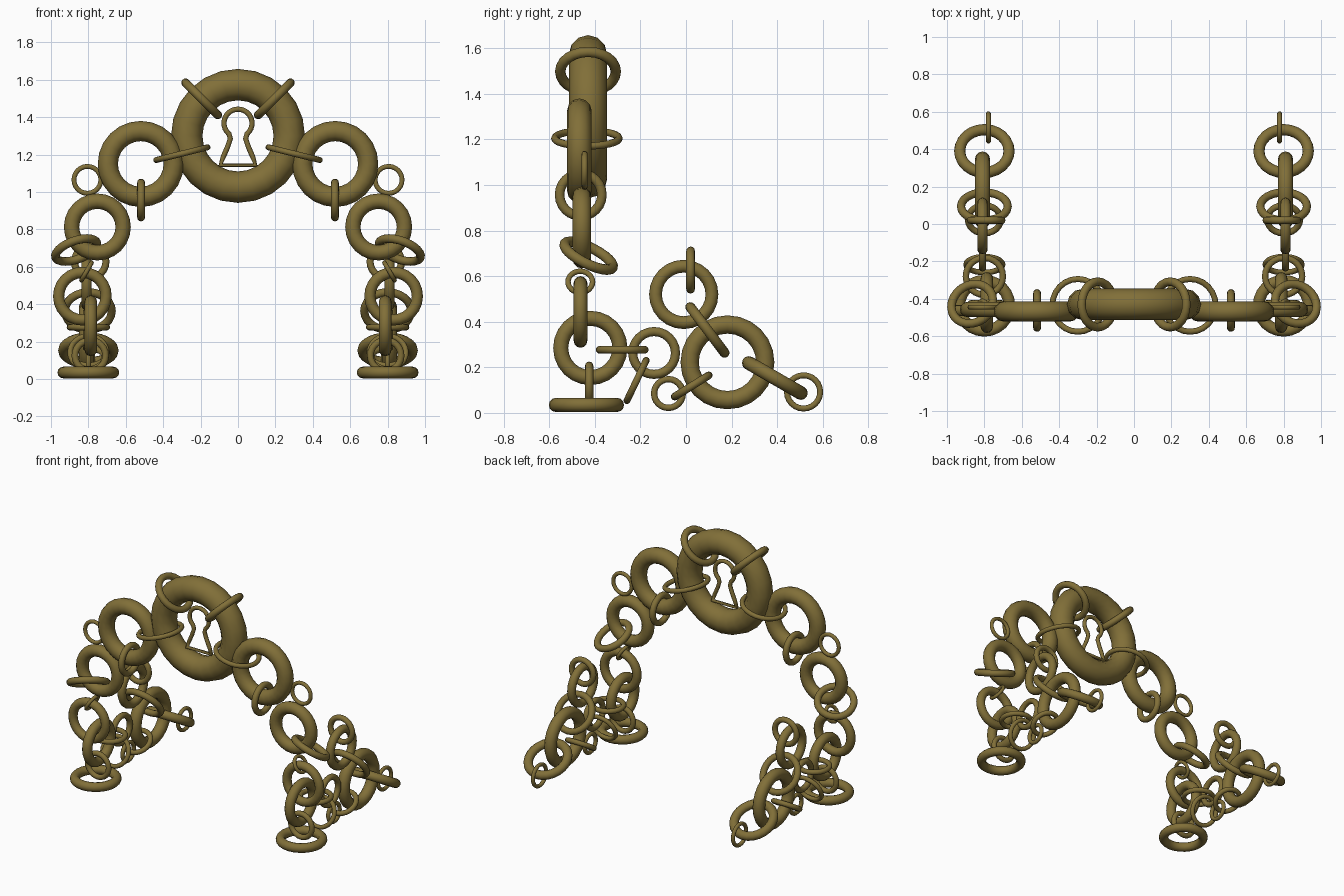
import bpy
from math import radians, sin, cos
from mathutils import Vector

if "Cube" in bpy.data.objects:
    bpy.data.objects.remove(bpy.data.objects["Cube"])

mat = bpy.data.materials.new("old_brass")
mat.diffuse_color = (0.22, 0.16, 0.04, 1)
mat.use_nodes = True
mat.node_tree.nodes["Principled BSDF"].inputs["Base Color"].default_value = mat.diffuse_color


def ring(name, center, outer, tube, normal):
    """Smooth chain link given by outer radius, tube radius and axis."""
    rot = Vector(normal).to_track_quat('Z', 'Y').to_euler()
    bpy.ops.mesh.primitive_torus_add(
        location=center, rotation=rot, major_radius=outer - tube,
        minor_radius=tube, major_segments=24, minor_segments=12)
    ob = bpy.context.object
    ob.name = name
    bpy.ops.object.shade_smooth()
    ob.data.materials.append(mat)


X, Y, Z = (1, 0, 0), (0, 1, 0), (0, 0, 1)

# Big ring at the crown of the arch
ring("crown_ring", (0, -0.43, 1.30), 0.358, 0.084, Y)

# Links of one side: name, centre, outer radius, tube radius, axis
links = [
    # arch
    ("crown_clip", (0.194, -0.43, 1.498), 0.145, 0.023, (-1, 0, 1)),
    ("crown_connector", (0.30, -0.435, 1.205), 0.157, 0.016, (0.24, 0, 0.97)),
    ("shoulder_ring", (0.52, -0.468, 1.15), 0.23, 0.054, Y),
    ("shoulder_hanger", (0.518, -0.462, 0.957), 0.114, 0.021, X),
    ("small_side_ring", (0.805, -0.445, 1.065), 0.085, 0.013, Y),
    ("upper_arm_ring", (0.752, -0.457, 0.813), 0.179, 0.041, Y),
    ("tilted_arm_ring", (0.865, -0.427, 0.69), 0.14, 0.023, (0.36, 0.5, 1)),
    ("small_arm_ring", (0.81, -0.464, 0.575), 0.066, 0.012, (0.87, 0, 0.5)),
    ("lower_arm_ring", (0.832, -0.463, 0.443), 0.157, 0.03, Y),
    # foot
    ("ankle_ring", (0.787, -0.42, 0.285), 0.163, 0.033, X),
    ("foot_link", (0.79, -0.425, 0.125), 0.10, 0.018, Y),
    ("floor_ring", (0.80, -0.437, 0.035), 0.165, 0.031, Z),
    # trailing chain
    ("flat_link", (0.80, -0.28, 0.277), 0.116, 0.017, Z),
    ("upright_link", (0.81, -0.14, 0.263), 0.114, 0.02, X),
    ("leaning_link", (0.80, -0.217, 0.142), 0.113, 0.015, (0, -0.9, 0.43)),
    ("small_floor_link", (0.80, -0.077, 0.085), 0.077, 0.014, X),
    ("floor_connector", (0.80, 0.025, 0.118), 0.105, 0.017, (0, -0.53, 0.85)),
    ("large_tail_ring", (0.81, 0.182, 0.222), 0.206, 0.04, X),
    ("raised_connector", (0.80, 0.094, 0.364), 0.147, 0.022, (0, 0.8, 0.6)),
    ("raised_ring", (0.81, -0.01, 0.52), 0.152, 0.028, X),
    ("top_link", (0.79, 0.02, 0.627), 0.103, 0.019, Y),
    ("tail_connector", (0.80, 0.39, 0.153), 0.162, 0.03, (0, 0.5, 0.866)),
    ("tail_end_ring", (0.778, 0.516, 0.092), 0.086, 0.013, X),
]
for side, s in (("right", 1), ("left", -1)):
    for name, c, outer, tube, n in links:
        ring(f"{name}_{side}", (s * c[0], c[1], c[2]), outer, tube,
             (s * n[0], n[1], n[2]))

# Keyhole outline: round head, narrow neck, flared base
half = [(0.075 * sin(radians(a)), 1.368 + 0.075 * cos(radians(a)))
        for a in range(0, 141, 14)]
half += [(0.041, 1.285), (0.056, 1.24), (0.078, 1.19), (0.094, 1.143)]
path = half + [(-x, z) for x, z in reversed(half[1:])]
curve = bpy.data.curves.new("keyhole", 'CURVE')
curve.dimensions = '3D'
curve.bevel_depth = 0.014
curve.bevel_resolution = 2
spline = curve.splines.new('POLY')
spline.points.add(len(path) - 1)
for p, (x, z) in zip(spline.points, path):
    p.co = (x, -0.43, z, 1)
spline.use_cyclic_u = True
curve.materials.append(mat)
bpy.context.collection.objects.link(bpy.data.objects.new("keyhole", curve))
